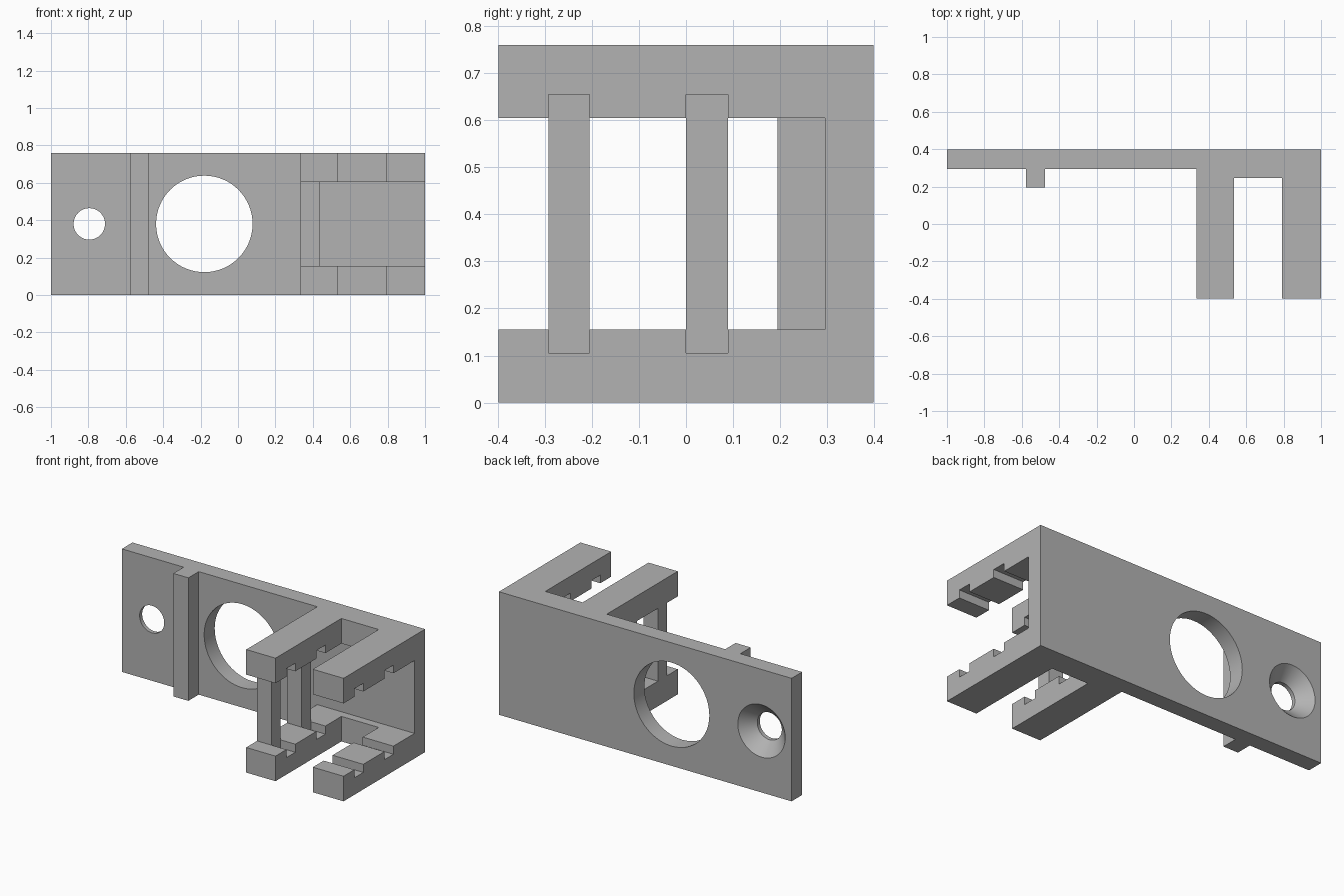
import bpy, bmesh, math

cube = bpy.data.objects.get("Cube")
if cube:
    bpy.data.objects.remove(cube, do_unlink=True)

grey = bpy.data.materials.new("plain grey")
grey.use_nodes = True
grey.diffuse_color = (0.45, 0.45, 0.45, 1)
grey.node_tree.nodes["Principled BSDF"].inputs["Base Color"].default_value = grey.diffuse_color


def loft(name, loops):
    """Solid through matching loops of points, capped at both ends."""
    bm = bmesh.new()
    rings = [[bm.verts.new(p) for p in loop] for loop in loops]
    n = len(rings[0])
    bm.faces.new(rings[0])
    bm.faces.new(rings[-1])
    for a, b in zip(rings, rings[1:]):
        for i in range(n):
            j = (i + 1) % n
            bm.faces.new((a[i], a[j], b[j], b[i]))
    bmesh.ops.recalc_face_normals(bm, faces=bm.faces)
    mesh = bpy.data.meshes.new(name)
    bm.to_mesh(mesh)
    bm.free()
    mesh.materials.append(grey)
    obj = bpy.data.objects.new(name, mesh)
    bpy.context.collection.objects.link(obj)
    return obj


def prism(name, plan, z0, z1):
    return loft(name, [[(x, y, z) for x, y in plan] for z in (z0, z1)])


def lathe(name, x, z, profile, sides=64):
    """Round solid about a front-to-back axis; profile is (y, radius)."""
    turn = [math.tau * i / sides for i in range(sides)]
    return loft(name, [[(x + r * math.cos(t), y, z + r * math.sin(t)) for t in turn]
                       for y, r in profile])


HEIGHT, MID = 0.76, 0.38
FRONT, BACK, TIP = 0.295, 0.398, -0.398     # plate front, plate back, arm tips
ARM, POST = 0.335, 0.435                    # left edge of arms, right edge of posts
SLOTS = [(-0.292, -0.205), (0.0, 0.089)]    # slot ranges along the arms

# Body: plate, rib and forked arms from one plan outline
body = prism("bracket_body", [
    (-1, BACK), (-1, FRONT), (-0.578, FRONT), (-0.578, 0.194), (-0.475, 0.194),
    (-0.475, FRONT), (ARM, FRONT), (ARM, TIP), (0.535, TIP), (0.535, 0.245),
    (0.79, 0.245), (0.79, TIP), (1, TIP), (1, BACK)], 0, HEIGHT)

# Window between upper and lower arms, leaving the two posts standing
plan = [(1.1, FRONT), (1.1, -0.5), (0.2, -0.5)]
for y0, y1 in SLOTS:
    plan += [(0.2, y0), (POST, y0), (POST, y1), (0.2, y1)]
plan += [(0.2, 0.2), (ARM, FRONT)]
cutters = [prism("window_cutter", plan, 0.155, HEIGHT - 0.155)]

# Slots across the inner faces of the arms
for y0, y1 in SLOTS:
    cutters.append(prism("slot_cutter", [(POST, y0), (1.1, y0), (1.1, y1), (POST, y1)],
                         0.105, HEIGHT - 0.105))

# Large round hole and countersunk screw hole
cutters.append(lathe("large_hole_cutter", -0.18, MID, [(0.2, 0.258), (0.5, 0.258)]))
cutters.append(lathe("screw_hole_cutter", -0.795, MID,
                     [(0.2, 0.084), (0.32, 0.084), (BACK, 0.162), (0.418, 0.182)]))

bpy.context.view_layer.objects.active = body
for cutter in cutters:
    cutter.hide_render = True
    cut = body.modifiers.new("cut", "BOOLEAN")
    cut.operation, cut.solver, cut.object = "DIFFERENCE", "EXACT", cutter
    bpy.ops.object.modifier_apply(modifier=cut.name)
    bpy.data.objects.remove(cutter, do_unlink=True)

bpy.ops.object.select_all(action="DESELECT")
body.select_set(True)
bpy.ops.object.shade_smooth_by_angle(angle=math.radians(30))
